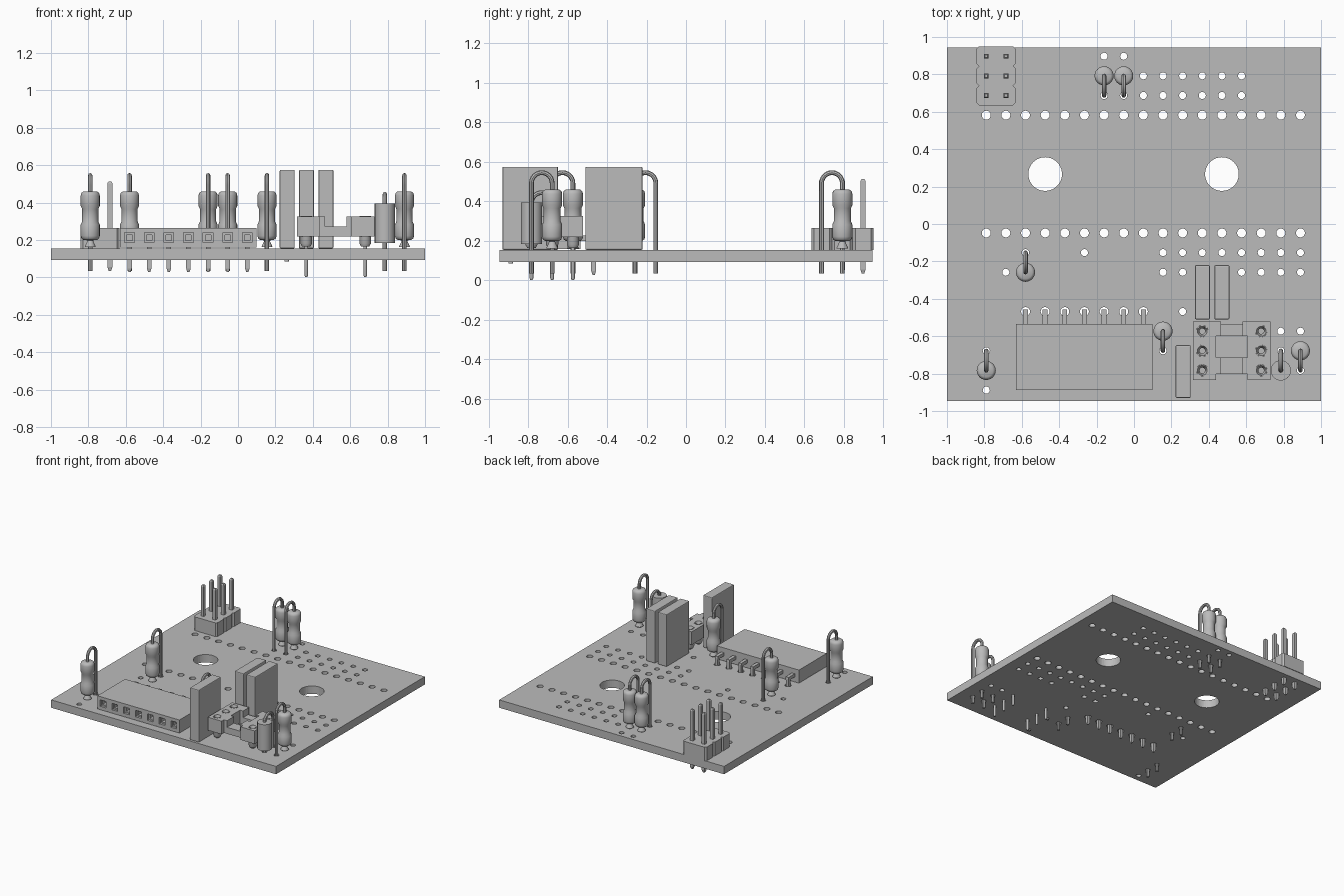
import bpy, bmesh, math
from mathutils import Matrix

cube = bpy.data.objects.get("Cube")
if cube:
    bpy.data.objects.remove(cube, do_unlink=True)

grey = bpy.data.materials.new("plain grey")
grey.use_nodes = True
grey.diffuse_color = (0.5, 0.5, 0.5, 1)
grey.node_tree.nodes["Principled BSDF"].inputs["Base Color"].default_value = (0.5, 0.5, 0.5, 1)

PITCH = 0.105
TOP, UNDER = 0.155, 0.092
smooth = []


def gx(i):
    return -0.79 + PITCH * i


def gy(j):
    return 0.897 - PITCH * j


def add_object(name, bm, rounded=False):
    bmesh.ops.recalc_face_normals(bm, faces=bm.faces)
    mesh = bpy.data.meshes.new(name)
    bm.to_mesh(mesh)
    bm.free()
    mesh.materials.clear()
    mesh.materials.append(grey)
    obj = bpy.data.objects.new(name, mesh)
    bpy.context.collection.objects.link(obj)
    if rounded:
        smooth.append(obj)
    return obj


def box(bm, x0, x1, y0, y1, z0, z1):
    place = Matrix.Translation(((x0 + x1) / 2, (y0 + y1) / 2, (z0 + z1) / 2))
    size = Matrix.Diagonal((x1 - x0, y1 - y0, z1 - z0, 1))
    bmesh.ops.create_cube(bm, size=1, matrix=place @ size)


def lathe(bm, x, y, profile, sides=16, phase=0.0):
    """Revolve (radius, z) points about a vertical axis and cap both ends."""
    rings = []
    for r, z in profile:
        angles = [phase + 2 * math.pi * k / sides for k in range(sides)]
        rings.append([bm.verts.new((x + r * math.cos(a), y + r * math.sin(a), z)) for a in angles])
    for a, b in zip(rings, rings[1:]):
        for k in range(sides):
            n = (k + 1) % sides
            bm.faces.new((a[k], a[n], b[n], b[k]))
    bm.faces.new(rings[0][::-1])
    bm.faces.new(rings[-1])


def square_pin(bm, x, y, half, z0, z1):
    r = half * math.sqrt(2)
    tip = 0.02
    lathe(bm, x, y, [(r * 0.5, z0), (r, z0 + tip), (r, z1 - tip / 2), (r * 0.6, z1)], 4, math.pi / 4)


def cut(obj, cutter_bm):
    cutter = add_object("cutter", cutter_bm)
    cutter.hide_render = True
    mod = obj.modifiers.new("cut", 'BOOLEAN')
    mod.operation, mod.solver, mod.object = 'DIFFERENCE', 'EXACT', cutter
    bpy.context.view_layer.update()
    graph = bpy.context.evaluated_depsgraph_get()
    result = bpy.data.meshes.new_from_object(obj.evaluated_get(graph))
    obj.modifiers.clear()
    obj.data = result
    bpy.data.objects.remove(cutter, do_unlink=True)


def wire(name, points, radius):
    curve = bpy.data.curves.new(name, 'CURVE')
    curve.dimensions = '3D'
    curve.bevel_depth, curve.bevel_resolution = radius, 2
    curve.use_fill_caps = True
    spline = curve.splines.new('POLY')
    spline.points.add(len(points) - 1)
    for p, co in zip(spline.points, points):
        p.co = (*co, 1)
    temp = bpy.data.objects.new(name, curve)
    bpy.context.collection.objects.link(temp)
    bpy.context.view_layer.update()
    mesh = bpy.data.meshes.new_from_object(temp.evaluated_get(bpy.context.evaluated_depsgraph_get()))
    bpy.data.objects.remove(temp, do_unlink=True)
    bm = bmesh.new()
    bm.from_mesh(mesh)
    add_object(name, bm, True)


# Upright parts: column, body row, lead row
resistors = [(6, 1, 2), (7, 1, 2), (2, 11, 10), (0, 16, 15), (9, 14, 15), (16, 15, 16)]
diode = (15, 16, 15)

# Circuit board with through holes
bm = bmesh.new()
box(bm, -1, 1, -0.945, 0.945, UNDER, TOP)
board = add_object("circuit_board", bm)
small = {(i, j) for i in range(8, 14) for j in (1, 2)}
small |= {(i, 10) for i in [5, *range(9, 17)]}
small |= {(i, 11) for i in (1, 9, 10, 13, 14, 15, 16)}
small |= {(6, 0), (7, 0), (10, 13), (15, 14), (16, 14), (0, 17)}
for i, a, b in resistors + [diode]:
    small |= {(i, a), (i, b)}
large = {(i, j) for i in range(17) for j in (3, 9)} | {(i, 13) for i in range(2, 9)}
holes = bmesh.new()
for spots, radius in ((small, 0.019), (large, 0.024)):
    for i, j in sorted(spots):
        lathe(holes, gx(i), gy(j), [(radius, 0), (radius, 0.3)], 16)
for x in (-0.475, 0.47):
    lathe(holes, x, 0.267, [(0.09, 0), (0.09, 0.3)], 40)
cut(board, holes)


# Upright resistors and diode with hairpin leads
def upright(name, column, body_row, lead_row, profile, bend_z):
    x, y0, y1 = gx(column), gy(body_row), gy(lead_row)
    bm = bmesh.new()
    lathe(bm, x, y0, profile, 24)
    add_object(name + "_body", bm, True)
    mid, half = (y0 + y1) / 2, (y0 - y1) / 2
    arc = [math.pi * k / 12 for k in range(13)]
    path = [(x, y0, 0.035)]
    path += [(x, mid + half * math.cos(a), bend_z + abs(half) * math.sin(a)) for a in arc]
    path += [(x, y1, 0.035)]
    wire(name + "_lead", path, 0.012)


resistor_profile = [(0.03, 0.162), (0.014, 0.198), (0.036, 0.2), (0.047, 0.208), (0.051, 0.222),
                    (0.051, 0.282), (0.043, 0.3), (0.043, 0.365), (0.051, 0.382),
                    (0.051, 0.438), (0.047, 0.452), (0.036, 0.46)]
diode_profile = [(0.054, 0.183), (0.054, 0.395)]
for n, (i, a, b) in enumerate(resistors, 1):
    upright(f"resistor_{n}", i, a, b, resistor_profile, 0.493)
upright("diode", *diode, diode_profile, 0.392)

# Two by three pin header
bm = bmesh.new()
pins = bmesh.new()
cx, hx, hy, c = (gx(0) + gx(1)) / 2, 0.104, PITCH / 2, 0.013
for j in range(3):
    y = gy(j)
    outline = [(hx, c - hy), (hx, hy - c), (hx - c, hy), (c - hx, hy),
               (-hx, hy - c), (-hx, c - hy), (c - hx, -hy), (hx - c, -hy)]
    base = bm.faces.new([bm.verts.new((cx + u, y + v, TOP)) for u, v in outline])
    top = bmesh.ops.extrude_face_region(bm, geom=[base])["geom"]
    bmesh.ops.translate(bm, vec=(0, 0, 0.11), verts=[v for v in top if isinstance(v, bmesh.types.BMVert)])
    for i in range(2):
        square_pin(pins, gx(i), y, 0.013, 0.035, 0.513)
add_object("pin_header_block", bm)
add_object("pin_header_pins", pins)

# Right angle socket strip with stepped openings and bent pins
bm = bmesh.new()
front = -0.887
box(bm, -0.63, 0.1, front, -0.535, 0.16, 0.265)
strip = add_object("socket_strip", bm)
for half, depth in ((0.026, 0.018), (0.015, 0.12)):
    bm = bmesh.new()
    for i in range(2, 9):
        box(bm, gx(i) - half, gx(i) + half, front - 0.05, front + depth, 0.213 - half, 0.213 + half)
    cut(strip, bm)
pins = bmesh.new()
for i in range(2, 9):
    x, y = gx(i), gy(13)
    box(pins, x - 0.013, x + 0.013, -0.54, y + 0.011, 0.2, 0.226)
    square_pin(pins, x, y, 0.012, 0.028, 0.222)
add_object("socket_strip_pins", pins)

# Box capacitors
for n, (x, y0, y1) in enumerate([(0.263, -0.93, -0.648), (0.366, -0.51, -0.22), (0.47, -0.51, -0.22)], 1):
    bm = bmesh.new()
    box(bm, x - 0.04, x + 0.04, y0, y1, TOP, 0.575)
    bmesh.ops.bevel(bm, geom=bm.edges[:], offset=0.006, segments=2, affect='EDGES', profile=0.5)
    add_object(f"capacitor_{n}", bm)
bm = bmesh.new()
for j in (15, 17):
    lathe(bm, gx(10), gy(j), [(0.012, 0.085), (0.012, TOP)], 12)
add_object("capacitor_lead_stubs", bm)

# Six pin chip socket: rails, bridges and turned contacts
mid = (gx(11) + gx(14)) / 2
rails, bridges = bmesh.new(), bmesh.new()
contacts, wells = bmesh.new(), bmesh.new()
contact_profile = [(0.006, 0.002), (0.01, 0.012), (0.01, 0.165), (0.022, 0.165), (0.031, 0.182),
                   (0.031, 0.327), (0.026, 0.327), (0.015, 0.3), (0.015, 0.24)]
for side, column in ((-1, 11), (1, 14)):
    x0, x1 = sorted((mid + side * 0.208, mid + side * 0.085))
    box(rails, x0, x1, -0.833, -0.522, 0.22, 0.325)
    for y0, y1 in ((-0.6, -0.522), (-0.803, -0.715)):
        a, b = sorted((mid + side * 0.085, mid + side * 0.058))
        box(bridges, a, b, y0, y1, 0.22, 0.325)
    for j in (14, 15, 16):
        lathe(wells, gx(column), gy(j), [(0.0315, 0.1), (0.0315, 0.4)], 20)
        lathe(contacts, gx(column), gy(j), contact_profile, 20)
for y0, y1 in ((-0.6, -0.535), (-0.803, -0.715)):
    box(bridges, mid - 0.058, mid + 0.058, y0, y1, 0.22, 0.272)
cut(add_object("chip_socket_rails", rails), wells)
add_object("chip_socket_bridges", bridges)
add_object("chip_socket_contacts", contacts, True)

# Smooth shading on the round parts
bpy.ops.object.select_all(action='DESELECT')
for obj in smooth:
    obj.select_set(True)
bpy.context.view_layer.objects.active = smooth[0]
bpy.ops.object.shade_smooth_by_angle(angle=math.radians(40))
